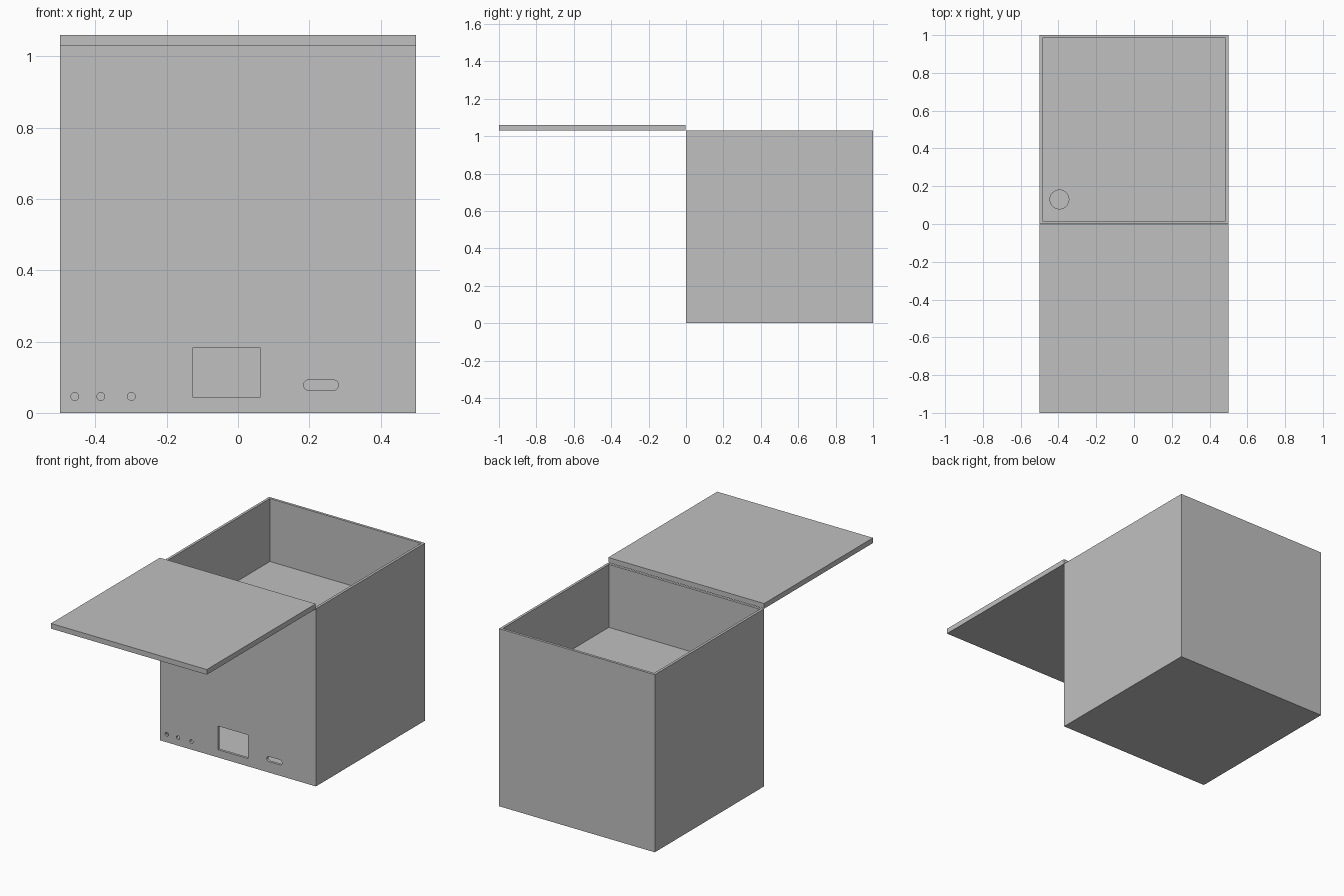
import bpy
import bmesh
from math import pi, cos, sin
from mathutils import Matrix, Vector

old = bpy.data.objects.get("Cube")
if old:
    bpy.data.objects.remove(old, do_unlink=True)

WALL = 0.015
HEIGHT = 1.03
SHELF = 0.665

grey = bpy.data.materials.new("light grey")
grey.use_nodes = True
colour = (0.53, 0.53, 0.53, 1)
grey.diffuse_color = colour
grey.node_tree.nodes["Principled BSDF"].inputs["Base Color"].default_value = colour


def add_object(name, bm):
    bmesh.ops.recalc_face_normals(bm, faces=bm.faces)
    mesh = bpy.data.meshes.new(name)
    bm.to_mesh(mesh)
    bm.free()
    mesh.materials.append(grey)
    obj = bpy.data.objects.new(name, mesh)
    bpy.context.collection.objects.link(obj)
    return obj


def box(name, low, high):
    low, high = Vector(low), Vector(high)
    bm = bmesh.new()
    bmesh.ops.create_cube(bm, size=1)
    bmesh.ops.scale(bm, vec=high - low, verts=bm.verts)
    bmesh.ops.translate(bm, vec=(low + high) / 2, verts=bm.verts)
    return add_object(name, bm)


def prism(name, centre, radius, stretch=0, front=False, sides=32):
    """Round or slot-shaped plug through one wall."""
    bm = bmesh.new()
    ring = []
    for half in (0, 1):
        shift = stretch if half == 0 else -stretch
        for i in range(sides // 2 + (1 if stretch else 0)):
            a = -pi / 2 + half * pi + i * 2 * pi / sides
            ring.append(bm.verts.new((shift + radius * cos(a), radius * sin(a), -WALL * 1.5)))
    face = bm.faces.new(ring)
    top = bmesh.ops.extrude_face_region(bm, geom=[face])["geom"]
    moved = [v for v in top if isinstance(v, bmesh.types.BMVert)]
    bmesh.ops.translate(bm, vec=(0, 0, WALL * 3), verts=moved)
    if front:
        bmesh.ops.rotate(bm, matrix=Matrix.Rotation(pi / 2, 3, 'X'), verts=bm.verts)
    bmesh.ops.translate(bm, vec=centre, verts=bm.verts)
    return add_object(name, bm)


# Box body with an upper bin and a lower electronics bay
body = box("box_body", (-0.5, 0, 0), (0.5, 1, HEIGHT))
inner = 0.5 - WALL
cutters = [
    box("bin_cutter", (-inner, WALL, SHELF), (inner, 1 - WALL, HEIGHT + 0.1)),
    box("bay_cutter", (-inner, WALL, WALL), (inner, 1 - WALL, SHELF - WALL)),
    box("window_cutter", (-0.128, -0.02, 0.045), (0.063, 0.03, 0.182)),
    prism("slot_cutter", (0.233, WALL / 2, 0.078), 0.0145, 0.0345, front=True),
    prism("shelf_hole_cutter", (-0.395, 0.13, SHELF - WALL / 2), 0.05),
]
for x in (-0.458, -0.385, -0.299):
    cutters.append(prism("round_hole_cutter", (x, WALL / 2, 0.046), 0.011, front=True))

bpy.context.view_layer.objects.active = body
for cutter in cutters:
    cutter.hide_render = True
    cut = body.modifiers.new(cutter.name, 'BOOLEAN')
    cut.operation = 'DIFFERENCE'
    cut.solver = 'EXACT'
    cut.object = cutter
    bpy.ops.object.modifier_apply(modifier=cut.name)
for cutter in cutters:
    bpy.data.objects.remove(cutter, do_unlink=True)

# Lid swung open over the front
box("open_lid", (-0.5, -1, HEIGHT), (0.5, -0.002, HEIGHT + 0.03))
